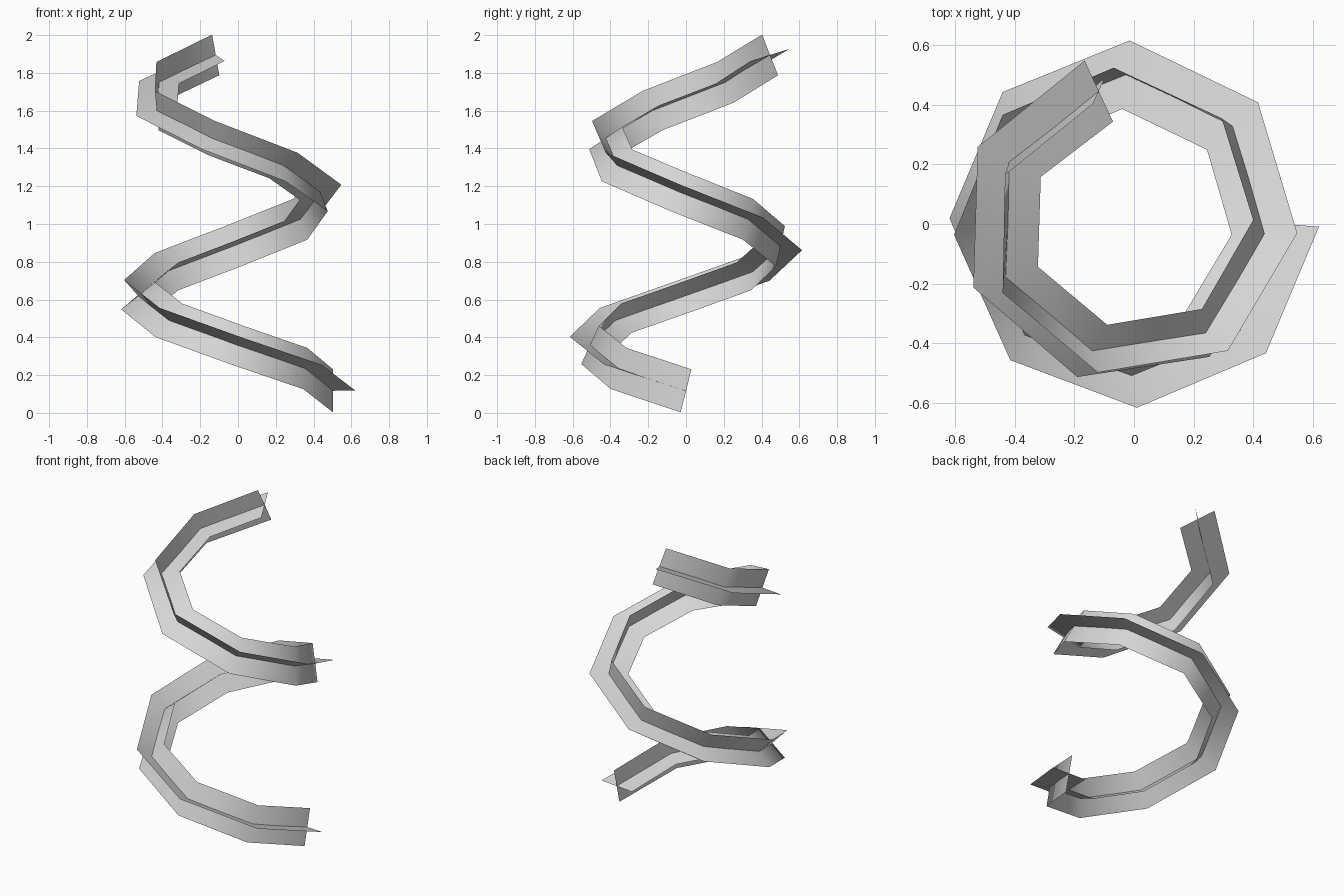
import bpy
from math import radians
from mathutils import Vector, Matrix

cube = bpy.data.objects.get("Cube")
if cube:
    bpy.data.objects.remove(cube, do_unlink=True)

HALF_WIDTH = 0.117
UNTWIST = radians(-2.4)  # roll added at each step along the path

# Centre line of the coil, listed from the foot upwards
PATH = [Vector(p) for p in (
    (0.503, 0.0, 0.117), (0.356, -0.356, 0.235), (-0.008, -0.508, 0.36),
    (-0.366, -0.372, 0.49), (-0.528, -0.005, 0.619), (-0.378, 0.355, 0.748),
    (-0.027, 0.5, 0.882), (0.33, 0.328, 1.025), (0.437, -0.033, 1.168),
    (0.24, -0.365, 1.31), (-0.14, -0.425, 1.455), (-0.43, -0.178, 1.60),
    (-0.418, 0.208, 1.75), (-0.118, 0.445, 1.895))]

# Plain grey material
grey = bpy.data.materials.new("light grey")
grey.use_nodes = True
colour = (0.67, 0.67, 0.67, 1)
grey.diffuse_color = colour
grey.node_tree.nodes["Principled BSDF"].inputs["Base Color"].default_value = colour


def tangents(pts):
    """Central differences inside, quadratic fit at both ends."""
    inner = [b - a for a, b in zip(pts, pts[2:])]
    first = 4 * pts[1] - 3 * pts[0] - pts[2]
    last = 3 * pts[-1] - 4 * pts[-2] + pts[-3]
    return [t.normalized() for t in [first, *inner, last]]


def frames(pts):
    """Carry a side vector along the path, rolling it evenly."""
    tans = tangents(pts)
    side = Vector((1, 0, 0))
    previous = tans[0]
    result = []
    for i, t in enumerate(tans):
        side = previous.rotation_difference(t) @ side
        side = (side - t * side.dot(t)).normalized()
        rolled = Matrix.Rotation(UNTWIST * i, 3, t) @ side
        result.append((rolled, t.cross(rolled)))
        previous = t
    return result


def strip(name, directions):
    """Flat band of quads centred on the path."""
    verts = []
    for p, d in zip(PATH, directions):
        verts += [p - d * HALF_WIDTH, p + d * HALF_WIDTH]
    faces = [(2 * i, 2 * i + 1, 2 * i + 3, 2 * i + 2)
             for i in range(len(PATH) - 1)]
    mesh = bpy.data.meshes.new(name)
    mesh.from_pydata(verts, [], faces)
    mesh.materials.append(grey)
    mesh.shade_smooth()
    obj = bpy.data.objects.new(name, mesh)
    bpy.context.collection.objects.link(obj)


# Two crossed bands winding up the coil
axes = frames(PATH)
strip("radial_ribbon", [a for a, b in axes])
strip("upright_ribbon", [b for a, b in axes])
